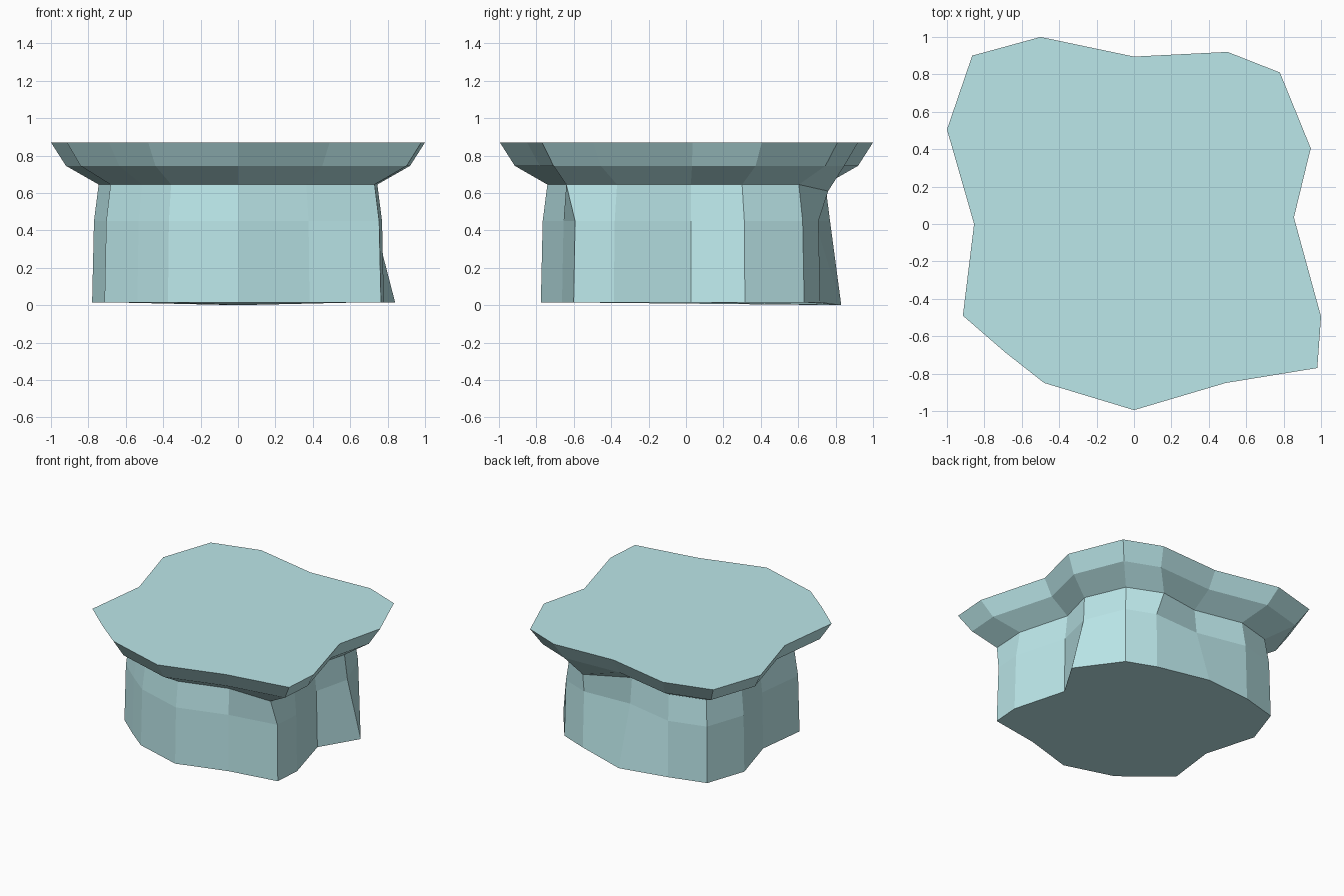
import bpy, bmesh

if "Cube" in bpy.data.objects:
    bpy.data.objects.remove(bpy.data.objects["Cube"])

# Irregular outline of the slab, counter-clockwise from the front right corner
outline = [(0.98, -0.77), (1.0, -0.495), (0.855, 0.035), (0.945, 0.405),
           (0.78, 0.81), (0.5, 0.92), (0.0, 0.895), (-0.5, 1.0),
           (-0.865, 0.9), (-1.0, 0.505), (-0.855, 0.0), (-0.915, -0.49),
           (-0.69, -0.685), (-0.48, -0.85), (0.0, -0.995), (0.49, -0.85)]

# Stacked rings: height and scale of the outline
levels = [(0.015, 0.78), (0.45, 0.77), (0.645, 0.745), (0.745, 0.92), (0.87, 1.0)]

# Points knocked out of the regular rings: (ring, point) -> position
chips = {(0, 3): (0.84, 0.315, 0.015), (0, 6): (0.0, 0.83, 0.0),
         (2, 0): (0.73, -0.64, 0.645), (2, 3): (0.71, 0.30, 0.645),
         (2, 5): (0.36, 0.76, 0.61)}

bm = bmesh.new()
rings = [[bm.verts.new(chips.get((r, i), (x * s, y * s, z)))
          for i, (x, y) in enumerate(outline)]
         for r, (z, s) in enumerate(levels)]

# Side faces between the rings
n = len(outline)
for low, high in zip(rings, rings[1:]):
    for i in range(n):
        j = (i + 1) % n
        bm.faces.new((low[i], low[j], high[j], high[i]))

# Flat top and underside
bm.faces.new(rings[-1])
bm.faces.new(rings[0][::-1])
bmesh.ops.recalc_face_normals(bm, faces=bm.faces)

mesh = bpy.data.meshes.new("rock_platform")
bm.to_mesh(mesh)
bm.free()
platform = bpy.data.objects.new("rock_platform", mesh)
bpy.context.collection.objects.link(platform)

# Pale ice colour
ice = bpy.data.materials.new("pale_ice")
ice.diffuse_color = (0.50, 0.80, 0.82, 1.0)
ice.use_nodes = True
ice.node_tree.nodes["Principled BSDF"].inputs["Base Color"].default_value = ice.diffuse_color
mesh.materials.append(ice)
